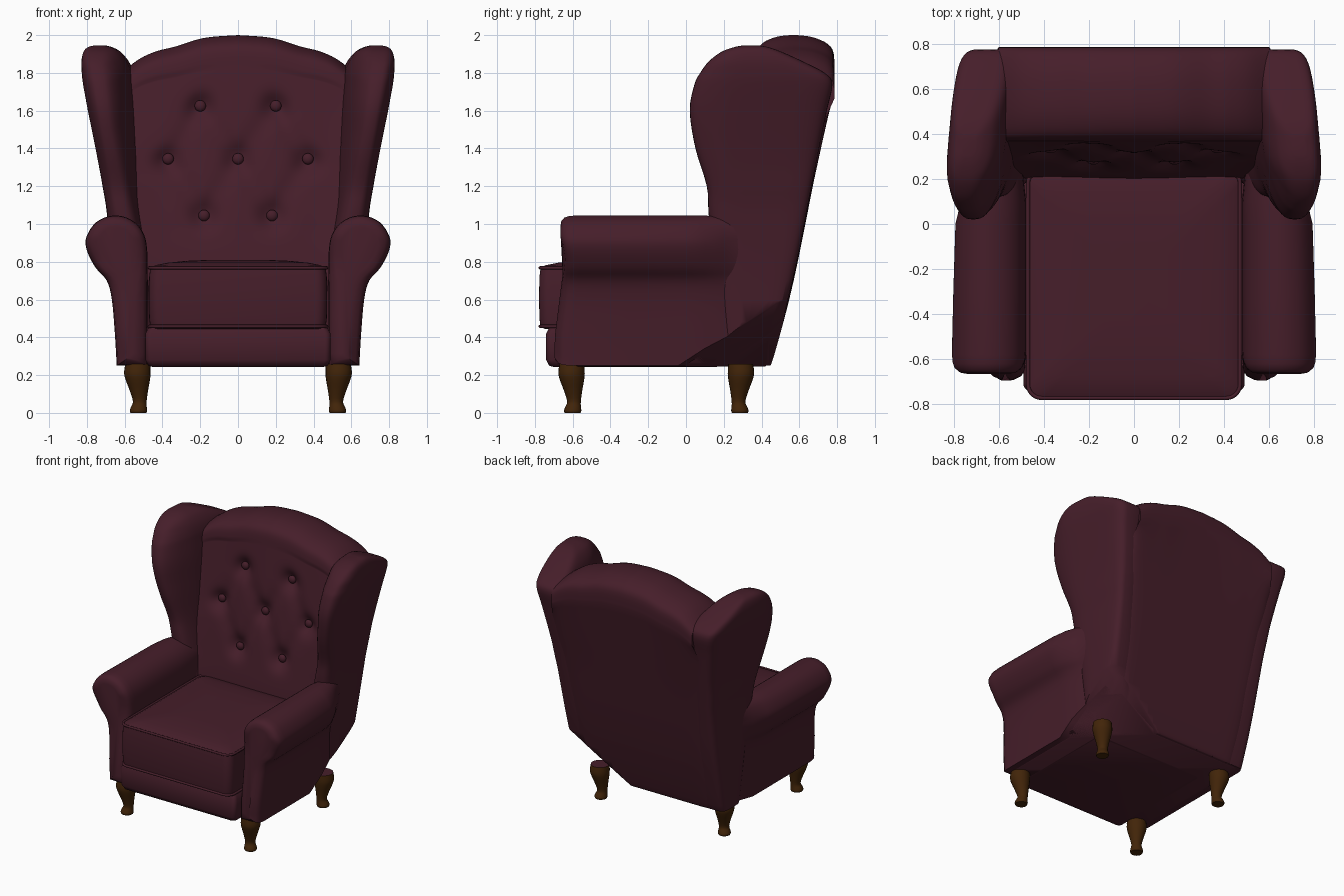
import bpy, bmesh, math
from mathutils import Vector

if "Cube" in bpy.data.objects:
    bpy.data.objects.remove(bpy.data.objects["Cube"])


def material(name, rgb, rough):
    m = bpy.data.materials.new(name)
    m.use_nodes = True
    m.diffuse_color = (*rgb, 1)
    bsdf = next(n for n in m.node_tree.nodes if n.type == "BSDF_PRINCIPLED")
    bsdf.inputs["Base Color"].default_value = (*rgb, 1)
    bsdf.inputs["Roughness"].default_value = rough
    return m


fabric = material("burgundy fabric", (0.061, 0.013, 0.023), 0.7)
wood = material("dark wood", (0.054, 0.018, 0.0027), 0.5)


def clamp(v):
    return min(max(v, 0), 1)


def smooth_rows(rows, steps):
    """Catmull-Rom through a short table of rows."""
    pts = [Vector(r) for r in rows]
    out = []
    for i in range(len(pts) - 1):
        a, b, c, d = (pts[min(max(i + k, 0), len(pts) - 1)] for k in (-1, 0, 1, 2))
        for s in range(steps):
            t = s / steps
            out.append(b + (c - a) * t / 2 + (a * 2 - b * 5 + c * 4 - d) * t * t / 2
                       + (b * 3 - a - c * 3 + d) * t ** 3 / 2)
    return out + [pts[-1]]


def trim_corner(bm):
    """Slice off the sloping lower rear corner and cap the cut."""
    cut = bmesh.ops.bisect_plane(bm, geom=bm.verts[:] + bm.edges[:] + bm.faces[:],
                                 plane_co=(0.3, 0.3, 0.25), plane_no=(1, 1, -1.6),
                                 clear_outer=True)["geom_cut"]
    edges = [e for e in cut if isinstance(e, bmesh.types.BMEdge) and e.is_boundary]
    if edges:
        bmesh.ops.edgeloop_fill(bm, edges=edges)


def loft(name, rings, mat, flip=1, angle=50):
    """Skin closed rings of equal length and cap both ends."""
    bm = bmesh.new()
    loops = [[bm.verts.new((p[0] * flip, p[1], p[2])) for p in r] for r in rings]
    n = len(loops[0])
    for a, b in zip(loops, loops[1:]):
        for i in range(n):
            j = (i + 1) % n
            bm.faces.new((a[i], a[j], b[j], b[i]))
    bm.faces.new(loops[0])
    last = bm.faces.new(loops[-1])
    if mat == fabric:
        trim_corner(bm)
    else:
        last.material_index = 1  # upholstered pad on top of a leg
    bmesh.ops.recalc_face_normals(bm, faces=bm.faces)
    me = bpy.data.meshes.new(name)
    bm.to_mesh(me)
    bm.free()
    ob = bpy.data.objects.new(name, me)
    bpy.context.collection.objects.link(ob)
    me.materials.append(mat)
    if mat == wood:
        me.materials.append(fabric)
    bpy.ops.object.select_all(action="DESELECT")
    ob.select_set(True)
    bpy.context.view_layer.objects.active = ob
    bpy.ops.object.shade_smooth_by_angle(angle=math.radians(angle))


def rounded_rect(x, y0, y1, r, z, inset=0, seg=6):
    x, y0, y1 = x - inset, y0 + inset, y1 - inset
    pts = []
    for k, (cx, cy) in enumerate(((x - r, y1 - r), (r - x, y1 - r), (r - x, y0 + r), (x - r, y0 + r))):
        for s in range(seg + 1):
            a = math.pi / 2 * (k + s / seg)
            pts.append((cx + r * math.cos(a), cy + r * math.sin(a), z))
    return pts


def pillow(name, x, y0, y1, r, layers):
    loft(name, [rounded_rect(x, y0, y1, r, z, i) for z, i in layers], fabric)


# Seat frame, front rail and cushion
pillow("seat_frame", 0.61, -0.63, 0.44, 0.04, ((0.245, 0.02), (0.27, 0), (0.45, 0)))
pillow("front_rail", 0.49, -0.74, 0.2, 0.03,
       ((0.243, 0.04), (0.25, 0.015), (0.28, 0), (0.42, 0), (0.45, 0.015)))
pillow("seat_cushion", 0.472, -0.778, 0.24, 0.06,
       ((0.445, 0.03), (0.455, 0.008), (0.5, 0.002), (0.61, 0), (0.72, 0.002),
        (0.768, 0.008), (0.782, 0.035), (0.795, 0.1), (0.805, 0.2), (0.81, 0.32)))

# Piping round the cushion edges
for label, z in (("lower", 0.458), ("upper", 0.768)):
    cu = bpy.data.curves.new(label + "_piping", "CURVE")
    cu.dimensions = "3D"
    cu.bevel_depth = 0.009
    cu.bevel_resolution = 2
    path = rounded_rect(0.47, -0.772, 0.24, 0.06, z)
    sp = cu.splines.new("POLY")
    sp.points.add(len(path) - 1)
    for p, co in zip(sp.points, path):
        p.co = (*co, 1)
    sp.use_cyclic_u = True
    cu.materials.append(fabric)
    bpy.context.collection.objects.link(bpy.data.objects.new(label + "_piping", cu))

# Tufted back: a side profile swept across x, dimpled at the buttons
buttons = [(-0.2, 1.625), (0.2, 1.625), (-0.37, 1.345), (0, 1.345), (0.37, 1.345),
           (-0.18, 1.045), (0.18, 1.045)]
creases = [(Vector(a), Vector(b)) for a in buttons for b in buttons
           if a[1] > b[1] and abs(a[0] - b[0]) < 0.25 and a[1] - b[1] < 0.4]


def tuft(x, z):
    depth = sum(0.045 * math.exp(-((x - a) ** 2 + (z - b) ** 2) / 0.005) for a, b in buttons)
    p, near = Vector((x, z)), 1
    for a, b in creases:
        e = b - a
        t = clamp((p - a).dot(e) / e.length_squared)
        near = min(near, (p - a - e * t).length)
    return depth + 0.014 * math.exp(-near * near / 0.004)


front = smooth_rows([(0.2, 0.5), (0.2, 0.75), (0.235, 1.0), (0.285, 1.3), (0.33, 1.6),
                     (0.365, 1.83)], 14)
top = smooth_rows([(0.365, 1.83), (0.385, 1.935), (0.46, 1.985), (0.57, 2.0), (0.69, 1.983),
                   (0.775, 1.925), (0.785, 1.8)], 5)
rear = smooth_rows([(0.785, 1.8), (0.7, 1.35), (0.57, 0.7), (0.465, 0.3), (0.44, 0.25)], 5)
crest = smooth_rows([(0, 2.0), (0.18, 1.985), (0.33, 1.94), (0.43, 1.915), (0.52, 1.875),
                     (0.62, 1.8)], 8)


def crest_height(x):
    for a, b in zip(crest, crest[1:]):
        if x <= b[0]:
            return a[1] + (b[1] - a[1]) * (x - a[0]) / (b[0] - a[0])


def back_ring(u):
    ring = []
    rear_start = len(front) + len(top) - 1
    for k, (y, z) in enumerate(front + top[1:] + rear[1:]):
        width = 0.5 + 0.1 * clamp((z - 0.5) / 1.3)
        if k < len(front):
            y += tuft(u * width, z) + 0.03 * u * u * (1 - u * u)
        elif k >= rear_start:
            # the rear panel spreads over the wings and tucks in at its edges
            blend = min(1, (k - rear_start + 1) / 4)
            width += (0.57 + 0.06 * (z - 0.25) - width) * blend
            y -= 0.04 * u ** 16 * blend
        drop = (2 - crest_height(abs(u) * 0.6)) * max(0, (z - 1.2) / 0.8)
        ring.append((u * width, y, z - drop))
    return ring + [(u * 0.5, 0.25, 0.25)]


loft("tufted_back", [back_ring(-1 + k / 40) for k in range(81)], fabric)


def front_y(z):
    return min(front, key=lambda p: abs(p[1] - z))[0]


for k, (x, z) in enumerate(buttons):
    bpy.ops.mesh.primitive_uv_sphere_add(segments=16, ring_count=10, radius=0.03,
                                         location=(x, front_y(z) + 0.043, z))
    b = bpy.context.object
    b.name = "button_%d" % (k + 1)
    b.scale.y = 0.7
    b.data.materials.append(fabric)
    bpy.ops.object.shade_smooth()

# Wings: stacked sections (z, front y, rear y, inner x, outer x)
wing_rows = smooth_rows([
    (0.25, 0.2, 0.435, 0.42, 0.63), (0.3, 0.19, 0.46, 0.42, 0.635),
    (0.7, 0.15, 0.565, 0.46, 0.665), (1.05, 0.12, 0.636, 0.52, 0.7),
    (1.2, 0.11, 0.665, 0.535, 0.725), (1.4, 0.05, 0.705, 0.55, 0.76),
    (1.6, 0.02, 0.746, 0.565, 0.8), (1.74, 0.045, 0.775, 0.578, 0.828),
    (1.8, 0.075, 0.735, 0.585, 0.836), (1.86, 0.12, 0.62, 0.605, 0.838),
    (1.91, 0.185, 0.51, 0.64, 0.828), (1.935, 0.25, 0.44, 0.68, 0.808),
    (1.945, 0.3, 0.39, 0.715, 0.775)], 4)


def wing_ring(row, n=44):
    z, y0, y1, x0, x1 = row
    ring = []
    for k in range(n):
        a = 2 * math.pi * k / n
        c, s = math.cos(a), math.sin(a)
        e = 2 / (5 if s > 0 else 3)
        px = math.copysign(abs(c) ** e, c)
        py = math.copysign(abs(s) ** e, s)
        y = (y0 + y1) / 2 + py * (y1 - y0) / 2
        x = (x0 + x1) / 2 + px * (x1 - x0) / 2
        x -= 0.09 * max(0, y - 0.2) * clamp((z - 0.5) / 0.8)
        # the front lip turns outward
        x += 0.06 * min(py, 0) ** 2 * (1 - px) / 2 * clamp((z - 1) / 0.5) * clamp((1.95 - z) / 0.1)
        ring.append((x, y, z))
    return ring


# Rolled arms: a scroll outline lofted along y, fading into the wing
arm_outline = smooth_rows([
    (0.48, 0.25), (0.48, 0.6), (0.48, 0.85), (0.505, 0.96), (0.57, 1.025), (0.66, 1.045),
    (0.75, 1.01), (0.803, 0.93), (0.8, 0.86), (0.755, 0.77), (0.695, 0.7), (0.668, 0.6),
    (0.652, 0.42), (0.642, 0.25)], 4)
# (y, inset towards the core, roll amount)
arm_stations = [(-0.665, 0.06, 1), (-0.66, 0.03, 1), (-0.645, 0.012, 1), (-0.62, 0.003, 1),
                (-0.58, 0, 1), (-0.3, 0, 0.96), (0, 0, 0.9), (0.1, 0, 0.75),
                (0.2, 0.01, 0.48), (0.3, 0.02, 0.22), (0.4, 0.03, 0.02)]


def arm_ring(y, inset, roll):
    ring = []
    for x, z in arm_outline:
        if x > 0.65:
            x = 0.65 + (x - 0.65) * roll
        core = Vector((0.57 + 0.08 * clamp((z - 0.65) / 0.15), min(max(z, 0.3), 0.9)))
        d = core - Vector((x, z))
        soft = 1 + 0.9 * clamp((0.85 - z) / 0.2)
        p = Vector((x, z)) + d.normalized() * min(inset * soft, d.length * 0.8)
        # the face leans back under the scroll, then flares at the foot
        lean = 0.05 * clamp((0.8 - z) / 0.4) - 0.02 * clamp((0.95 - z) / 0.12)
        ring.append((p.x, y - lean * clamp((-0.3 - y) / 0.3), p.y))
    return ring


# Turned legs with a swelling knee and a small foot (z, radius, outward shift)
leg_rows = smooth_rows([(0, 0.042, 0), (0.012, 0.046, 0), (0.03, 0.042, -0.002),
                        (0.06, 0.036, -0.007), (0.12, 0.049, -0.002), (0.17, 0.063, 0.003),
                        (0.21, 0.07, 0.006), (0.26, 0.066, 0.004)], 3)


def leg_rings(cx, cy, sy):
    return [[(cx + o + r * math.cos(a), cy + sy * o + r * math.sin(a), z)
             for a in (math.pi * k / 10 for k in range(20))] for z, r, o in leg_rows]


for side, flip in (("left", 1), ("right", -1)):
    loft(side + "_wing", [wing_ring(r) for r in wing_rows], fabric, flip, 60)
    loft(side + "_arm", [arm_ring(*s) for s in arm_stations], fabric, flip)
    loft(side + "_front_leg", leg_rings(0.527, -0.6, -1), wood, flip)
    loft(side + "_rear_leg", leg_rings(0.527, 0.285, 1), wood, flip)
